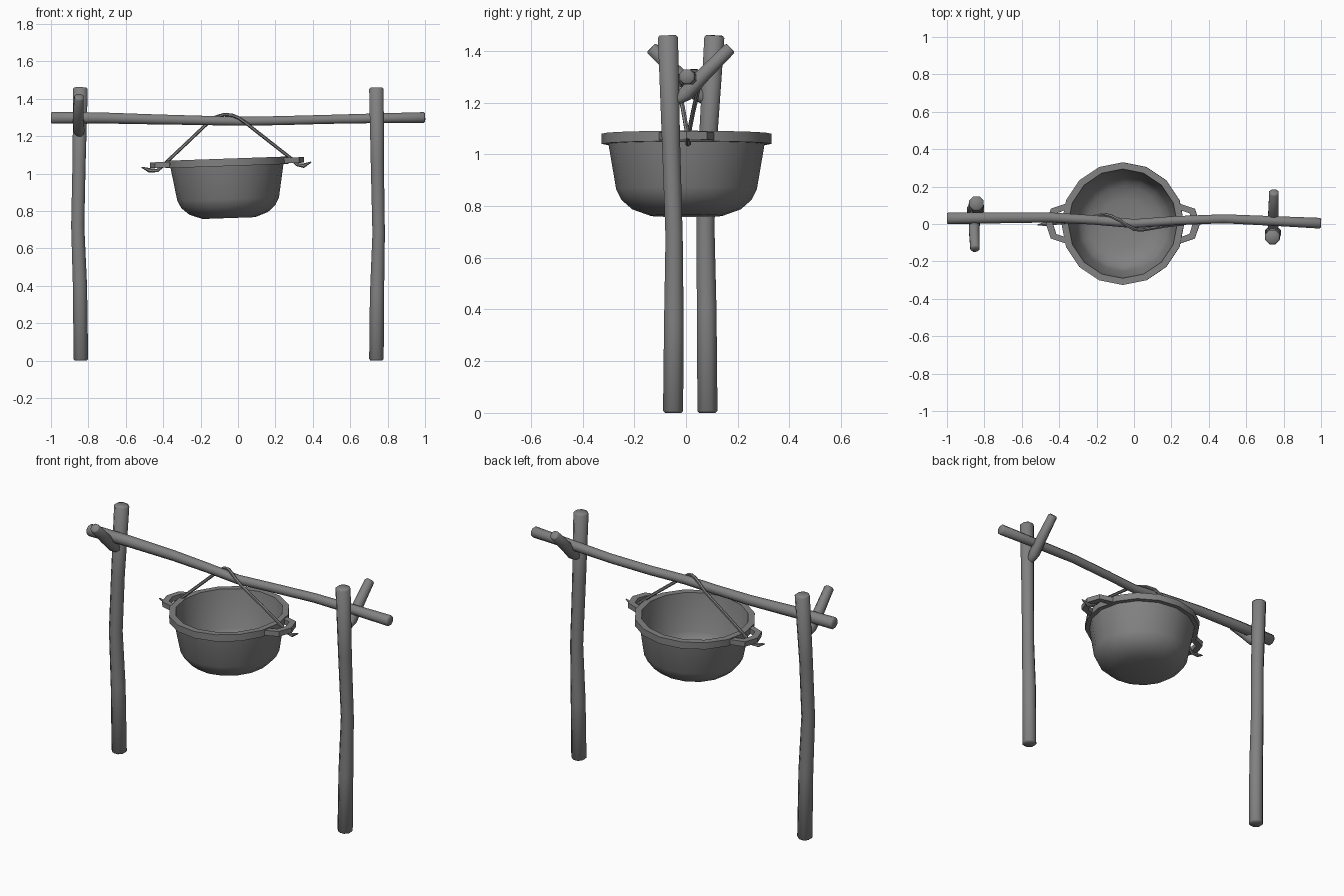
import bpy, bmesh, math
from mathutils import Vector, Matrix

cube = bpy.data.objects.get("Cube")
if cube:
    bpy.data.objects.remove(cube, do_unlink=True)

GREY = (0.22, 0.22, 0.22, 1.0)
grey = bpy.data.materials.new("mid_grey")
grey.use_nodes = True
grey.diffuse_color = GREY
for node in grey.node_tree.nodes:
    if node.type == 'BSDF_PRINCIPLED':
        node.inputs["Base Color"].default_value = GREY


def finish(name, bm, matrix=None, angle=50):
    """Turn a bmesh into a shaded, coloured object."""
    bmesh.ops.recalc_face_normals(bm, faces=bm.faces)
    if matrix:
        bm.transform(matrix)
    mesh = bpy.data.meshes.new(name)
    bm.to_mesh(mesh)
    bm.free()
    mesh.materials.append(grey)
    obj = bpy.data.objects.new(name, mesh)
    bpy.context.collection.objects.link(obj)
    bpy.ops.object.select_all(action='DESELECT')
    obj.select_set(True)
    bpy.context.view_layer.objects.active = obj
    bpy.ops.object.shade_smooth_by_angle(angle=math.radians(angle))
    return obj


def bridge(bm, a, b):
    n = len(a)
    for i in range(n):
        bm.faces.new((a[i], a[(i + 1) % n], b[(i + 1) % n], b[i]))


def tube(name, path, radii, sides=8, side_hint=(1, 0, 0), chamfer=0.0):
    """Sweep a polygon along a path, with optional chamfered ends."""
    pts = [Vector(p) for p in path]
    radii = list(radii)
    if chamfer:
        for end, nxt in ((0, 1), (-1, -2)):
            step = (pts[nxt] - pts[end]).normalized() * chamfer
            at = 1 if end == 0 else len(pts) - 1
            pts.insert(at, pts[end] + step)
            radii.insert(at, radii[end])
            radii[end] -= chamfer
    bm = bmesh.new()
    rings = []
    for i, p in enumerate(pts):
        t = (pts[min(i + 1, len(pts) - 1)] - pts[max(i - 1, 0)]).normalized()
        u = Vector(side_hint)
        u = (u - t * u.dot(t)).normalized()
        v = t.cross(u)
        ring = []
        for k in range(sides):
            a = 2 * math.pi * (k + 0.5) / sides
            ring.append(bm.verts.new(p + (u * math.cos(a) + v * math.sin(a)) * radii[i]))
        rings.append(ring)
    for a, b in zip(rings, rings[1:]):
        bridge(bm, a, b)
    bm.faces.new(rings[0])
    bm.faces.new(rings[-1])
    return finish(name, bm)


# Upright posts
tube("left_post", [(-0.84, 0.083, 0), (-0.845, 0.08, 0.4), (-0.857, 0.075, 0.72),
                   (-0.85, 0.085, 1.05), (-0.842, 0.11, 1.46)],
     [0.042, 0.041, 0.038, 0.038, 0.042], chamfer=0.008)
tube("right_post", [(0.74, -0.05, 0), (0.743, -0.047, 0.35), (0.752, -0.046, 0.68),
                    (0.745, -0.058, 1.05), (0.74, -0.07, 1.46)],
     [0.042, 0.041, 0.036, 0.038, 0.042], chamfer=0.008)

# Forked branches that cradle the beam
tube("left_branch", [(-0.845, 0.10, 1.19), (-0.85, 0.045, 1.235),
                     (-0.855, -0.03, 1.31), (-0.85, -0.135, 1.412)],
     [0.015, 0.032, 0.030, 0.027], chamfer=0.006)
tube("right_branch", [(0.742, -0.06, 1.19), (0.744, 0.0, 1.235),
                      (0.746, 0.07, 1.31), (0.748, 0.172, 1.412)],
     [0.015, 0.032, 0.030, 0.027], chamfer=0.006)

# Horizontal beam
tube("beam", [(-1, 0.03, 1.298), (-0.75, 0.033, 1.298), (-0.45, 0.035, 1.29),
              (-0.22, 0.022, 1.285), (0, 0.002, 1.28), (0.22, 0.018, 1.283),
              (0.48, 0.028, 1.29), (0.75, 0.016, 1.296), (1, 0.004, 1.30)],
     [0.034, 0.032, 0.029, 0.027, 0.026, 0.026, 0.026, 0.028, 0.031],
     side_hint=(0, 0, 1), chamfer=0.006)

# Pot: lathed shell, hanging with a slight tilt
tilt = Matrix.Translation((-0.06, 0.002, 1.074)) @ Matrix.Rotation(math.radians(-2), 4, 'Y')
profile = [(0.14, -0.312), (0.21, -0.287), (0.252, -0.25), (0.272, -0.21), (0.302, -0.034),
           (0.328, -0.034), (0.328, 0.006), (0.292, 0.006), (0.256, -0.21), (0.236, -0.242),
           (0.20, -0.27), (0.13, -0.29)]
bm = bmesh.new()
rings = [[bm.verts.new((r * math.cos(2 * math.pi * k / 16), r * math.sin(2 * math.pi * k / 16), z))
          for k in range(16)] for r, z in profile]
for a, b in zip(rings, rings[1:]):
    bridge(bm, a, b)
bm.faces.new(rings[0])
bm.faces.new(rings[-1])
finish("pot", bm, tilt)

# Lug handles: flat half-hexagon loops on both sides of the rim
outer = [(0.30, 0.108), (0.385, 0.08), (0.412, 0), (0.385, -0.08), (0.30, -0.108)]
inner = [(0.30, 0.075), (0.357, 0.055), (0.374, 0), (0.357, -0.055), (0.30, -0.075)]
for name, s in (("left_handle", 1), ("right_handle", -1)):
    bm = bmesh.new()
    sections = []
    for (ox, oy), (ix, iy) in zip(outer, inner):
        sections.append([bm.verts.new((s * x, y, z)) for x, y, z in
                         ((ox, oy, -0.03), (ox, oy, 0.0), (ix, iy, 0.0), (ix, iy, -0.03))])
    for a, b in zip(sections, sections[1:]):
        bridge(bm, a, b)
    bm.faces.new(sections[0])
    bm.faces.new(sections[-1])
    finish(name, bm, tilt, angle=30)

# Wire bail looped over the beam and hooked under both handles
tube("wire_bail", [(-0.515, -0.005, 1.034), (-0.475, 0.0, 1.018), (-0.43, 0.003, 1.016),
                   (-0.395, 0.005, 1.05), (-0.28, 0.026, 1.158), (-0.16, 0.052, 1.272),
                   (-0.12, 0.042, 1.302), (-0.075, 0.018, 1.316), (-0.03, -0.012, 1.312),
                   (0.005, -0.03, 1.297), (0.04, -0.033, 1.272), (0.16, -0.012, 1.178),
                   (0.285, 0.005, 1.08), (0.315, 0.008, 1.048), (0.35, 0.008, 1.042),
                   (0.392, 0.004, 1.062)],
     [0.003, 0.012] + [0.009] * 12 + [0.012, 0.003], sides=6, side_hint=(0, 1, 0))
